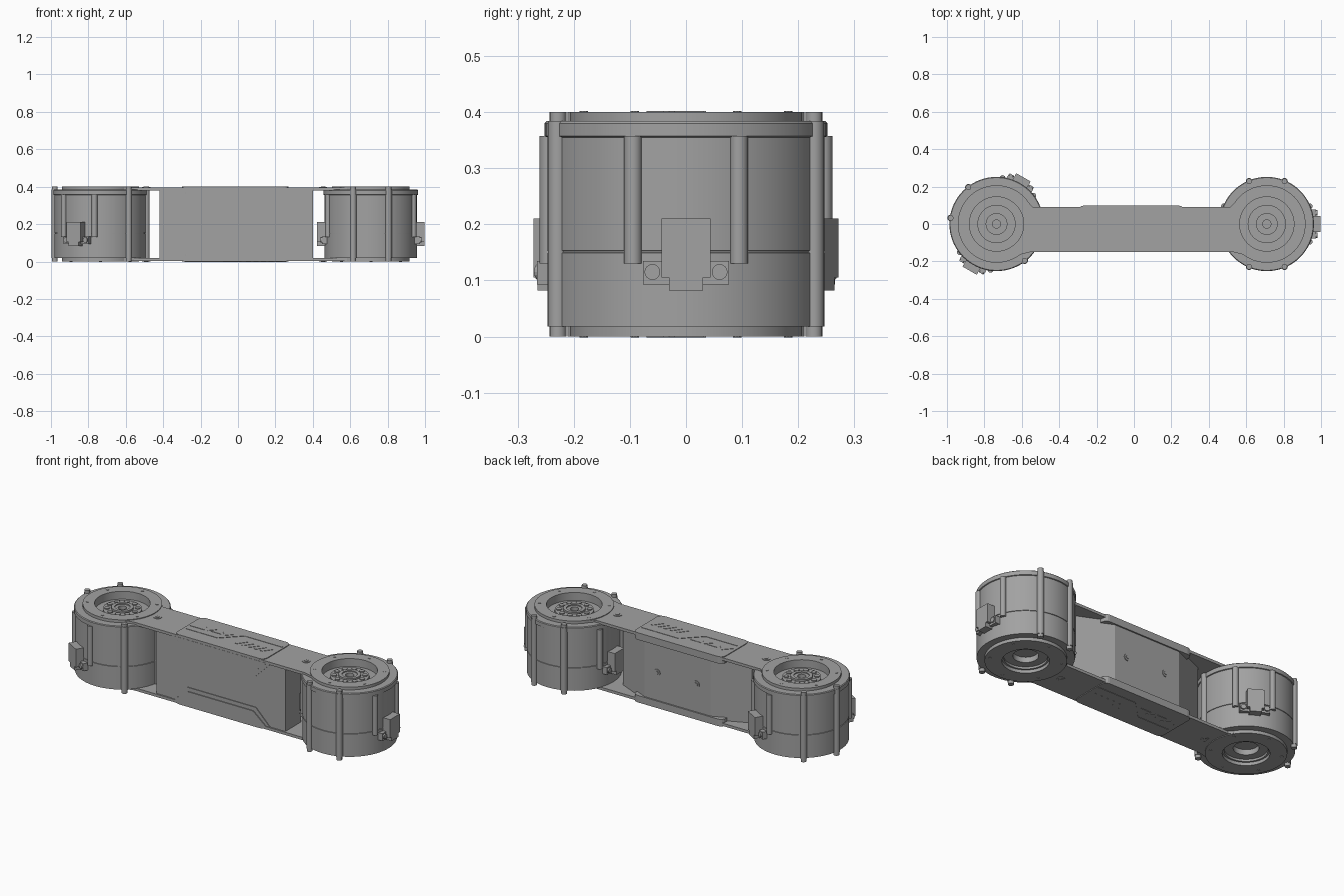
import bpy, bmesh, math
from mathutils import Matrix, Vector

cube = bpy.data.objects.get("Cube")
if cube:
    bpy.data.objects.remove(cube, do_unlink=True)


def make_mat(name, v):
    m = bpy.data.materials.new(name)
    m.use_nodes = True
    m.diffuse_color = (v, v, v, 1)
    m.node_tree.nodes["Principled BSDF"].inputs["Base Color"].default_value = (v, v, v, 1)
    return m


GREY = make_mat("machined grey", 0.36)


def finish(name, bm, mat=GREY, smooth=False):
    bmesh.ops.recalc_face_normals(bm, faces=bm.faces)
    me = bpy.data.meshes.new(name)
    bm.to_mesh(me)
    bm.free()
    me.materials.append(mat)
    ob = bpy.data.objects.new(name, me)
    bpy.context.collection.objects.link(ob)
    if smooth:
        bpy.ops.object.select_all(action='DESELECT')
        ob.select_set(True)
        bpy.context.view_layer.objects.active = ob
        bpy.ops.object.shade_smooth_by_angle(angle=math.radians(30))
    return ob


def add_prism(bm, pts, lo, hi, axis='z'):
    """Extrude a 2D outline along z, or along y for an (x, z) outline."""
    place = (lambda a, b, h: (a, b, h)) if axis == 'z' else (lambda a, b, h: (a, h, b))
    low = [bm.verts.new(place(a, b, lo)) for a, b in pts]
    high = [bm.verts.new(place(a, b, hi)) for a, b in pts]
    bm.faces.new(low)
    bm.faces.new(high)
    n = len(pts)
    for i in range(n):
        bm.faces.new((low[i], low[(i + 1) % n], high[(i + 1) % n], high[i]))


def arc(cx, cy, r, a0, a1, n):
    return [(cx + r * math.cos(math.radians(a0 + (a1 - a0) * i / n)),
             cy + r * math.sin(math.radians(a0 + (a1 - a0) * i / n))) for i in range(n + 1)]


def circle(cx, cy, r, n=16):
    return arc(cx, cy, r, 0, 360, n)[:-1]


def rect(x0, x1, y0, y1):
    return [(x0, y0), (x1, y0), (x1, y1), (x0, y1)]


def lathe(name, cx, profile, closed=False):
    bm = bmesh.new()
    vs = [bm.verts.new((cx + r, 0, z)) for r, z in profile]
    pairs = list(zip(vs, vs[1:])) + ([(vs[-1], vs[0])] if closed else [])
    es = [bm.edges.new(p) for p in pairs]
    bmesh.ops.spin(bm, geom=vs + es, cent=(cx, 0, 0), axis=(0, 0, 1),
                   angle=2 * math.pi, steps=72, use_merge=False)
    bmesh.ops.remove_doubles(bm, verts=bm.verts, dist=0.0002)
    return finish(name, bm, smooth=True)


def flipped(pts, flip):
    return [(a, 0.4 - b) for a, b in pts] if flip else pts


def zspan(lo, hi, flip):
    return (0.4 - hi, 0.4 - lo) if flip else (lo, hi)


# Motors: turned housing, bosses, long screws, hub bolts and cable connectors
BODY = [(0, .06), (.065, .06), (.065, .03), (.11, .03), (.11, .018), (.247, .018),
        (.247, .149), (.244, .150), (.244, .152), (.247, .153), (.247, .355),
        (.252, .357), (.252, .380), (.248, .384), (.145, .384), (.145, .355),
        (.102, .355), (.102, .370), (.058, .370), (.058, .380), (.040, .380),
        (.040, .374), (.022, .374), (.022, .345), (0, .345)]

MOTORS = (("left", .71, 0), ("right", -.735, 60))
for side, cx, turn in MOTORS:
    lathe(side + "_motor_housing", cx, BODY)

    bm = bmesh.new()
    for k in range(8):
        ang = 22.5 + 45 * k
        near = abs(math.cos(math.radians(ang))) > .7
        a = math.radians(ang + turn)
        x, y = cx + .247 * math.cos(a), .247 * math.sin(a)
        if near:
            add_prism(bm, circle(x, y, .016), .13, .357)
        else:
            add_prism(bm, circle(x, y, .018), .018, .384)
            add_prism(bm, circle(x, y, .015), 0, .4)
    finish(side + "_motor_bosses", bm, smooth=True)

    bm = bmesh.new()
    for k in range(10):
        a = math.radians(36 * k)
        x, y = cx + .08 * math.cos(a), .08 * math.sin(a)
        add_prism(bm, circle(x, y, .014), .36, .376)
    finish(side + "_hub_bolts", bm, smooth=True)

    bm = bmesh.new()
    add_prism(bm, rect(.22, .288, -.044, .044), .105, .21)
    add_prism(bm, rect(.22, .288, -.03, .03), .082, .106)
    add_prism(bm, rect(.22, .262, -.077, .077), .093, .135)
    n0 = len(bm.verts)
    for s in (-1, 1):
        ring = bmesh.ops.create_cone(bm, cap_ends=True, segments=16, radius1=.014, radius2=.014,
                                     depth=.02,
                                     matrix=Matrix.Translation((.26, s * .06, .115))
                                     @ Matrix.Rotation(math.pi / 2, 4, 'Y'))
    dup = bmesh.ops.duplicate(bm, geom=bm.verts[:] + bm.edges[:] + bm.faces[:])["geom"]
    half = [v for v in dup if isinstance(v, bmesh.types.BMVert)]
    bmesh.ops.rotate(bm, verts=half, cent=(0, 0, 0), matrix=Matrix.Rotation(math.pi, 3, 'Z'))
    bmesh.ops.transform(bm, verts=bm.verts, matrix=Matrix.Translation((cx, 0, 0))
                        @ Matrix.Rotation(math.radians(turn), 4, 'Z'))
    finish(side + "_cable_connectors", bm)

# Top and bottom link plates: a ring round each motor and a bar joining them
bar = (arc(.71, 0, .17, 128, 232, 20) + [(.585, -.164), (.53, -.15), (-.555, -.15), (-.61, -.164)]
       + arc(-.735, 0, .17, -52, 52, 20) + [(-.61, .164), (-.54, .09), (.515, .09), (.585, .164)])
# Rounded outline of the raised centre cover
cover = (arc(-.27, -.12, .03, 180, 270, 4) + arc(.24, -.12, .03, 270, 360, 4)
         + arc(.24, .068, .03, 0, 90, 4) + arc(-.27, .068, .03, 90, 180, 4))

for level, flip in (("top", False), ("bottom", True)):
    hole = .12 if flip else .145
    lo, hi = zspan(.38, .4, flip)
    for side, cx, turn in MOTORS:
        lathe(f"{level}_{side}_plate_ring", cx,
              [(hole, lo), (.207, lo), (.207, hi), (hole, hi)], closed=True)
    bm = bmesh.new()
    add_prism(bm, bar, *zspan(.38, .396, flip))
    finish(level + "_link_bar", bm)

    bm = bmesh.new()
    add_prism(bm, cover, *zspan(.36, .4, flip))
    finish(level + "_centre_cover", bm)

    # Folded lip with sloping ends over the front, in two steps
    bm = bmesh.new()
    for d, y in ((0, -.146), (.022, -.151)):
        lip = [(-.325 + d, .385), (-.225 + d * .6, .29 + d), (.215 - d * .6, .29 + d), (.31 - d, .385)]
        add_prism(bm, flipped(lip, flip), y, -.12, 'y')
    finish(level + "_front_lip", bm)

    # Plate screws
    bm = bmesh.new()
    for side, cx, turn in MOTORS:
        for k in range(6):
            a = math.radians(30 + 60 * k)
            add_prism(bm, circle(cx + .182 * math.cos(a), .182 * math.sin(a), .008, 10),
                      *zspan(.39, .402, flip))
    for x in (-.49, .455):
        add_prism(bm, circle(x, -.03, .022), *zspan(.39, .399, flip))
        add_prism(bm, circle(x, -.03, .012, 6), *zspan(.39, .402, flip))
    finish(level + "_plate_screws", bm, smooth=True)

    # Cover ornament: triangles, slanted bars and a stepped line
    bm = bmesh.new()
    z = zspan(.396, .402, flip)
    for i, (x, r, s) in enumerate(((-.24, .045, 1), (-.175, .033, -1), (-.125, .033, 1), (-.07, .033, -1))):
        add_prism(bm, [(x - r, -.005 - s * r * .5), (x + r, -.005 - s * r * .5), (x, -.005 + s * r * .6)], *z)
    for i in range(5):
        x = .03 + i * .04
        add_prism(bm, [(x, -.07), (x + .012, -.07), (x + .048, -.022), (x + .036, -.022)], *z)
    line = [(-.28, -.07), (-.08, -.07), (.02, .03), (.26, .03)]
    add_prism(bm, line + [(x, y + .006) for x, y in reversed(line)], *z)
    finish(level + "_cover_ornament", bm)

# Centre block with angled rear corners
bm = bmesh.new()
add_prism(bm, [(-.42, -.142), (.40, -.142), (.40, 0), (.2, .09), (-.22, .09), (-.42, 0)], .015, .385)
finish("centre_block", bm)

# Rear panel screws
bm = bmesh.new()
for x in (-.13, .12):
    add_prism(bm, circle(x, .2, .02), .08, .094, 'y')
    add_prism(bm, circle(x, .2, .011, 6), .08, .097, 'y')
finish("rear_panel_screws", bm, smooth=True)
